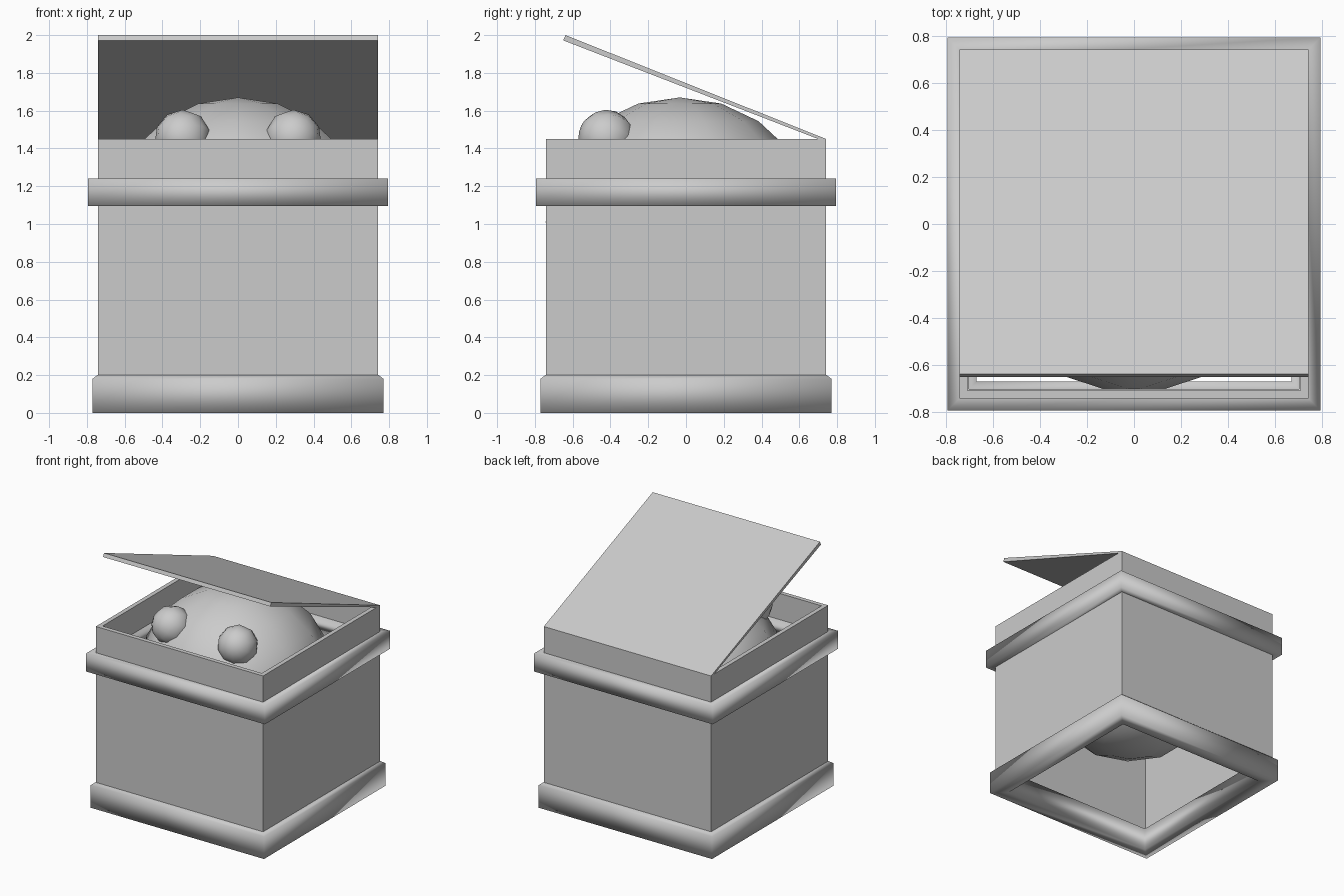
import bpy, bmesh
from math import radians

if "Cube" in bpy.data.objects:
    bpy.data.objects.remove(bpy.data.objects["Cube"])


def finish(name, bm, smooth):
    bmesh.ops.recalc_face_normals(bm, faces=bm.faces)
    mesh = bpy.data.meshes.new(name)
    bm.to_mesh(mesh)
    bm.free()
    for p in mesh.polygons:
        p.use_smooth = smooth
    ob = bpy.data.objects.new(name, mesh)
    bpy.context.collection.objects.link(ob)
    return ob


def square_ring(name, profile, smooth=False):
    """Sweep a closed (half width, z) profile around a square."""
    bm = bmesh.new()
    loops = [[bm.verts.new((sx * r, sy * r, z)) for r, z in profile]
             for sx, sy in ((-1, -1), (1, -1), (1, 1), (-1, 1))]
    n = len(profile)
    for i in range(4):
        a, b = loops[i], loops[(i + 1) % 4]
        for j in range(n):
            k = (j + 1) % n
            bm.faces.new((a[j], b[j], b[k], a[k]))
    return finish(name, bm, smooth)


def ball(name, loc, radii, segments, rings, rot=(0, 0, 0)):
    bm = bmesh.new()
    bmesh.ops.create_uvsphere(bm, u_segments=segments, v_segments=rings, radius=1)
    ob = finish(name, bm, True)
    ob.location, ob.scale, ob.rotation_euler = loc, radii, rot
    return ob


# open box walls
square_ring("box_walls", [(0.742, 0.18), (0.742, 1.45), (0.707, 1.45), (0.707, 0.18)])

# chamfered foot and upper band
square_ring("base_trim", [(0.77, 0), (0.77, 0.18), (0.745, 0.2),
                          (0.70, 0.2), (0.67, 0.18), (0.67, 0)], True)
square_ring("upper_band", [(0.793, 1.095), (0.793, 1.24), (0.70, 1.24), (0.70, 1.095)], True)

# tilted lid hinged at the back edge
bm = bmesh.new()
side = [(0.742, 1.45), (-0.638, 2.0), (-0.65, 1.972), (0.70, 1.45)]
left, right = [[bm.verts.new((x, y, z)) for y, z in side] for x in (-0.742, 0.742)]
bm.faces.new(left)
bm.faces.new(right)
for i in range(4):
    j = (i + 1) % 4
    bm.faces.new((left[i], left[j], right[j], right[i]))
finish("lid", bm, False)

# head peeking out, flat side to the front
ball("head", (0, -0.033, 1.01), (0.71, 0.71, 0.66), 10, 10)

# eyes
for label, s in (("left", -1), ("right", 1)):
    ball(label + "_eye", (s * 0.292, -0.42, 1.455), (0.15, 0.15, 0.15), 10, 8,
         (radians(70), 0, radians(s * 20)))
